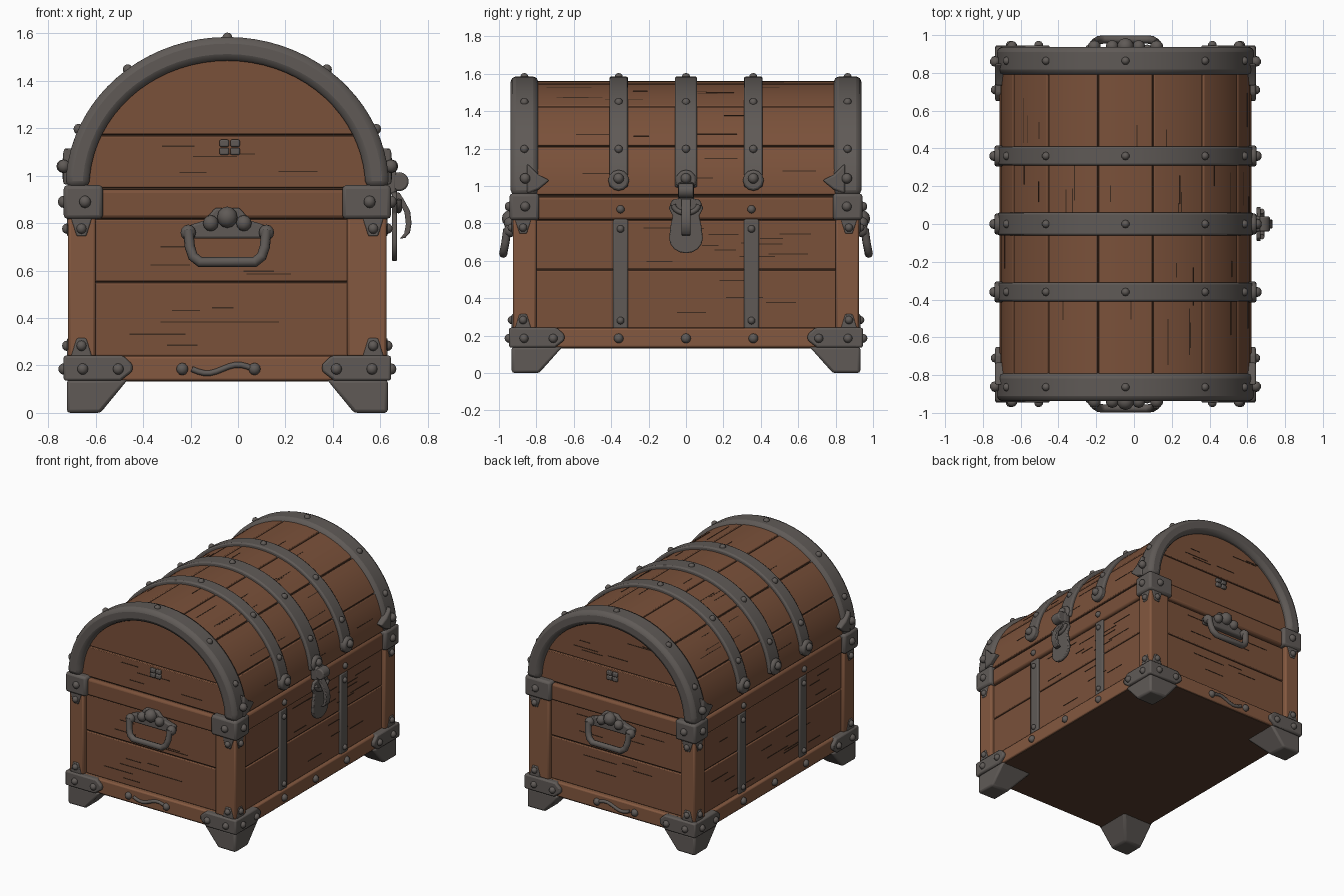
import bpy, bmesh, math, random
from mathutils import Matrix, Vector

random.seed(4)
if "Cube" in bpy.data.objects:
    bpy.data.objects.remove(bpy.data.objects["Cube"], do_unlink=True)

CX = -0.045      # the chest body sits off centre because the lock sticks out
SPRING = 0.95    # height where the lid arch begins
SIGNS = (-1, 1)


def material(name, rgb):
    m = bpy.data.materials.new(name)
    m.use_nodes = True
    m.diffuse_color = (*rgb, 1)
    m.node_tree.nodes["Principled BSDF"].inputs["Base Color"].default_value = (*rgb, 1)
    m.node_tree.nodes["Principled BSDF"].inputs["Roughness"].default_value = 0.8
    return m


WOOD = material("plank_wood", (0.195, 0.082, 0.042))
FRAME = material("frame_wood", (0.23, 0.098, 0.05))
DARK = material("dark_gap", (0.05, 0.025, 0.014))
FLOOR = material("underside_wood", (0.09, 0.045, 0.026))
IRON = material("iron", (0.115, 0.102, 0.094))


def finish(name, bm, mat, bevel=0.0):
    bmesh.ops.recalc_face_normals(bm, faces=bm.faces)
    bmesh.ops.translate(bm, verts=bm.verts, vec=(CX, 0, 0))
    me = bpy.data.meshes.new(name)
    bm.to_mesh(me)
    bm.free()
    me.materials.append(mat)
    ob = bpy.data.objects.new(name, me)
    bpy.context.collection.objects.link(ob)
    if bevel:
        mod = ob.modifiers.new("soft_edges", "BEVEL")
        mod.width, mod.segments, mod.limit_method = bevel, 2, "ANGLE"
        mod.angle_limit = math.radians(40)
    return ob


def prism(name, pts, axis, a, b, mat, bevel=0.0):
    """Extrude a flat outline from a to b along the axis."""
    place = {"x": lambda u, v: (a, u, v), "y": lambda u, v: (u, a, v)}[axis]
    bm = bmesh.new()
    face = bm.faces.new([bm.verts.new(place(u, v)) for u, v in pts])
    new = bmesh.ops.extrude_face_region(bm, geom=[face])["geom"]
    step = Vector((b - a, 0, 0)) if axis == "x" else Vector((0, b - a, 0))
    bmesh.ops.translate(bm, vec=step, verts=[g for g in new if isinstance(g, bmesh.types.BMVert)])
    return finish(name, bm, mat, bevel)


def box(name, x, y, z, mat, bevel=0.0):
    pts = [(x[0], z[0]), (x[1], z[0]), (x[1], z[1]), (x[0], z[1])]
    return prism(name, pts, "y", y[0], y[1], mat, bevel)


def arc(rx, rz, t0=0.0, t1=180.0, n=36):
    ts = [math.radians(t0 + (t1 - t0) * i / n) for i in range(n + 1)]
    return [(rx * math.cos(t), SPRING + rz * math.sin(t)) for t in ts]


def tube(name, pts, r):
    cu = bpy.data.curves.new(name, "CURVE")
    cu.dimensions, cu.bevel_depth, cu.bevel_resolution, cu.use_fill_caps = "3D", r, 2, True
    sp = cu.splines.new("POLY")
    sp.points.add(len(pts) - 1)
    for p, co in zip(sp.points, pts):
        p.co = (*co, 1)
    sp.use_smooth = True
    cu.materials.append(IRON)
    ob = bpy.data.objects.new(name, cu)
    ob.location.x = CX
    bpy.context.collection.objects.link(ob)


bolts = []

# Dark core that shows in the plank gaps, and the underside
box("body_core", (-.635, .635), (-.882, .882), (.14, .95), DARK)
prism("lid_core", arc(.645, .595), "y", -.875, .875, DARK)
box("underside", (-.66, .66), (-.915, .915), (.132, .142), FLOOR)

# Wall planks, rails and corner posts
for z0, z1 in ((.24, .548), (.555, .815)):
    box("wall_planks", (-.645, .645), (-.893, .893), (z0, z1), WOOD, .006)
box("bottom_rail", (-.668, .668), (-.924, .924), (.136, .24), FRAME, .01)
box("top_rail", (-.662, .662), (-.915, .915), (.82, .942), WOOD, .015)
for sx in SIGNS:
    inner = .505 if sx > 0 else .555
    for sy in SIGNS:
        box("corner_post", sorted((sx * inner, sx * .672)), sorted((sy * .8, sy * .925)),
            (.235, .825), FRAME, .012)

# Lid: seven curved staves and two end boards per side
stave = 180 / 7
for i in range(7):
    t0, t1 = i * stave + .35, (i + 1) * stave - .35
    pts = arc(.66, .61, t0, t1, 6) + arc(.6, .55, t1, t0, 6)
    prism("lid_stave", pts, "y", -.87, .87, WOOD, .006)
split = math.degrees(math.asin(.22 / .6))
for sy in SIGNS:
    a, b = sorted((sy * .86, sy * .893))
    prism("lid_end_upper", arc(.62, .6, split + .5, 180 - split - .5), "y", a, b, WOOD, .005)
    prism("lid_end_lower", arc(.62, .6, 0, split - .3, 6) + arc(.62, .6, 180 - split + .3, 180, 6),
          "y", a, b, WOOD, .005)

# Short dark cracks along the grain
bm = bmesh.new()


def crack(center, size, turn=Matrix()):
    m = Matrix.Translation(center) @ turn @ Matrix.Diagonal((*size, 1))
    bmesh.ops.create_cube(bm, size=1, matrix=m)


for s in SIGNS:
    for i in range(16):
        length = random.uniform(.08, .28)
        z = random.choice((random.uniform(.28, .53), random.uniform(.58, .79)))
        crack((s * .645, random.uniform(-.6, .6), z), (.005, length, .005))
        z = random.choice((random.uniform(.28, .53), random.uniform(.58, .79), random.uniform(1, 1.4)))
        crack((random.uniform(-.33, .3), s * .893, z), (length, .005, .005))
for i in range(30):
    t = math.radians((random.randrange(7) + random.uniform(.2, .8)) * stave)
    crack((.659 * math.cos(t), random.uniform(-.65, .65), SPRING + .609 * math.sin(t)),
          (.005, random.uniform(.06, .25), .005), Matrix.Rotation(-t, 4, "Y"))
finish("wood_cracks", bm, DARK)

# Iron hoops over the lid
for name, y0, y1, depth in (("end_hoop", .79, .938, .1), ("end_hoop", -.938, -.79, .1),
                            ("lid_strap", .31, .41, .05), ("lid_strap", -.41, -.31, .05),
                            ("middle_strap", -.06, .06, .05)):
    start = 0 if name == "end_hoop" else 4
    outer = arc(.682, .635, start, 180 - start)
    inner = arc(.682 - depth, .635 - depth, 180 - start, start)
    prism(name, outer + inner, "y", y0, y1, IRON, .028 if depth > .08 else .01)
    for t in (23, 52, 90, 128, 157):
        r = math.radians(t)
        bolts.append((.682 * math.cos(r), (y0 + y1) / 2, SPRING + .632 * math.sin(r), .022))

# Strap ends, wall straps and claw plates on both long sides
for sx in SIGNS:
    for y in (-.36, 0, .36):
        disc = [(y + .056 * math.cos(k * math.pi / 6), 1.03 + .056 * math.sin(k * math.pi / 6))
                for k in range(12)]
        prism("strap_end", disc, "x", sx * .64, sx * .694, IRON, .012)
        bolts.append((sx * .694, y, 1.04, .028))
        bolts.append((sx * .668, y, .185, .026))
    for sy in SIGNS:
        box("wall_strap", sorted((sx * .63, sx * .66)), sorted((sy * .31, sy * .39)),
            (.238, .822), IRON, .008)
        bolts += [(sx * .66, sy * .35, z, .02) for z in (.28, .77)]
        bolts.append((sx * .662, sy * .35, .875, .022))
        claw = [(sy * u, z) for u, z in ((.85, .96), (.79, .98), (.73, 1.03), (.79, 1.06), (.85, 1.12))]
        prism("hoop_claw", claw, "x", sx * .63, sx * .692, IRON, .01)
        bolts.append((sx * .69, sy * .86, 1.04, .028))

# Feet and corner irons
for sx in SIGNS:
    for sy in SIGNS:
        # tapering foot
        bm = bmesh.new()
        bmesh.ops.create_cube(bm, size=1)
        for v in bm.verts:
            low = v.co.z < 0
            reach_x, reach_y = (.535, .785) if low else (.42, .66)
            v.co = (sx * (.677 if v.co.x > 0 else reach_x), sy * (.932 if v.co.y > 0 else reach_y),
                    0 if low else .14)
        finish("foot", bm, IRON, .014)
        # chamfered bottom plates, one on each face of the corner
        for axis, outer, inner, a, b in (("y", .69, .4, .9, .946), ("x", .946, .65, .64, .69)):
            s, d = (sx, sy) if axis == "y" else (sy, sx)
            plate = [(s * outer, .136), (s * (inner + .05), .136), (s * inner, .175),
                     (s * inner, .205), (s * (inner + .04), .242), (s * outer, .242)]
            prism("bottom_plate", plate, axis, d * a, d * b, IRON, .01)
            mid = outer - .075
            for z0, z1 in ((.235, .315), (.825, .745)):
                tab = [(s * (mid - .045), z0), (s * (mid + .045), z0),
                       (s * (mid + .02), z1), (s * (mid - .02), z1)]
                prism("plate_tab", tab, axis, d * a, d * (b - .014), IRON, .006)
                zb = z0 + (z1 - z0) * .6
                bolts.append((s * mid, d * (b - .014), zb, .022) if axis == "y"
                             else (d * (b - .014), s * mid, zb, .022))
            for u in (outer - .08, inner + .06):
                bolts.append((s * u, d * b, .185, .024) if axis == "y" else (d * b, s * u, .185, .024))
        # rim corner
        inner = .485 if sx > 0 else .525
        box("rim_corner", sorted((sx * inner, sx * .69)), sorted((sy * .785, sy * .943)),
            (.818, .96), IRON, .016)
        bolts += [(sx * .6, sy * .943, .89, .026), (sx * .69, sy * .86, .89, .026)]

# End handles, small rosette and scroll
for sy in SIGNS:
    mount = [(-.175, .735), (.175, .735), (.18, .785), (.1, .81), (.05, .865),
             (-.05, .865), (-.1, .81), (-.18, .785)]
    prism("handle_mount", mount, "y", sy * .89, sy * .935, IRON, .01)
    bolts += [(0, sy * .94, .825, .045), (-.07, sy * .94, .8, .034), (.07, sy * .94, .8, .034),
              (-.165, sy * .94, .76, .034), (.165, sy * .94, .76, .034)]
    bail = [(-.165, .955, .77), (-.158, .965, .7), (-.145, .973, .66), (-.115, .977, .636)]
    bail += [(-x, y, z) for x, y, z in reversed(bail)]
    tube("handle_bail", [(x, sy * y, z) for x, y, z in bail], .022)
    for dx in SIGNS:
        for dz in SIGNS:
            x, z = .01 + dx * .023, 1.12 + dz * .017
            box("rosette", (x - .02, x + .02), sorted((sy * .88, sy * .91)), (z - .015, z + .015), IRON, .006)
    scroll = [(-.15 + .26 * k / 10, sy * .924, .185 + .018 * math.sin(math.pi * (k / 5 - 1))) for k in range(11)]
    tube("rail_scroll", scroll, .012)
    bolts += [(-.19, sy * .924, .185, .026), (.115, sy * .924, .185, .026)]

# Hasp and hanging lock on the +x side
box("hasp", (.66, .715), (-.042, .042), (.92, 1.02), IRON, .012)
bm = bmesh.new()
bmesh.ops.create_cone(bm, cap_ends=True, segments=16, radius1=.04, radius2=.04, depth=.08,
                      matrix=Matrix.Translation((.725, 0, .975)) @ Matrix.Rotation(math.pi / 2, 4, "X"))
finish("hasp_knuckle", bm, IRON, .008)
side = [(.09, .72), (.082, .79), (.07, .84), (.092, .88), (.075, .925), (.03, .935)]
lower = [(.09 * math.cos(math.pi * k / 8), .72 - .08 * math.sin(math.pi * k / 8)) for k in range(1, 8)]
outline = side + [(-y, z) for y, z in reversed(side)] + list(reversed(lower))
prism("lock_plate", outline, "x", .694, .716, IRON, .006)
ring = [(.722, .068 * math.cos(math.pi * k / 10), .9 - .045 * math.sin(math.pi * k / 10)) for k in range(11)]
tube("lock_ring", ring, .014)
hook = [(.725, .93), (.75, .89), (.771, .85), (.777, .8), (.77, .76), (.75, .738)]
thick = hook + [(x - .024, z - .004) for x, z in reversed(hook)]
prism("lock_tongue", thick, "y", -.025, .025, IRON, .005)

# All domed bolts as one object
bm = bmesh.new()
for x, y, z, r in bolts:
    bmesh.ops.create_uvsphere(bm, u_segments=10, v_segments=6, radius=r, matrix=Matrix.Translation((x, y, z)))
finish("bolts", bm, IRON)

# Smooth shading with sharp edges kept
bpy.ops.object.select_all(action="DESELECT")
for ob in bpy.context.scene.objects:
    if ob.type == "MESH":
        ob.select_set(True)
        bpy.context.view_layer.objects.active = ob
bpy.ops.object.shade_smooth_by_angle(angle=math.radians(35))
